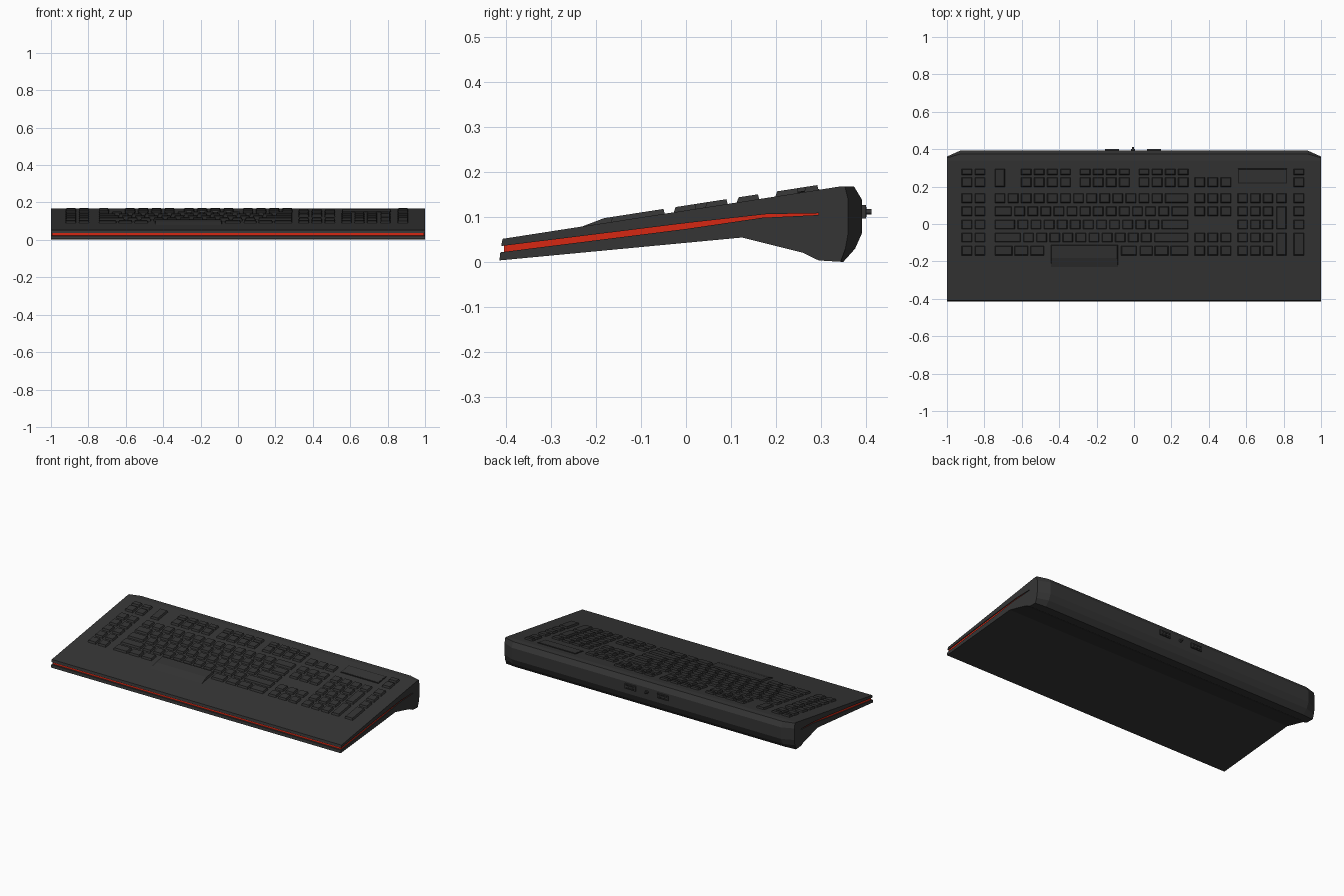
import bpy, bmesh, math
from mathutils import Vector

if "Cube" in bpy.data.objects:
    bpy.data.objects.remove(bpy.data.objects["Cube"])


def material(name, rgb):
    m = bpy.data.materials.new(name)
    m.diffuse_color = (*rgb, 1)
    m.use_nodes = True
    m.node_tree.nodes["Principled BSDF"].inputs["Base Color"].default_value = m.diffuse_color
    return m


CASE = material("charcoal case", (0.036, 0.036, 0.036))
KEYS = material("charcoal keys", (0.033, 0.033, 0.033))
PORT = material("black port", (0.012, 0.012, 0.012))
RED = material("red strip", (0.68, 0.02, 0.006))


def finish(bm, name, mat):
    bmesh.ops.recalc_face_normals(bm, faces=bm.faces)
    me = bpy.data.meshes.new(name)
    bm.to_mesh(me)
    bm.free()
    me.materials.append(mat)
    ob = bpy.data.objects.new(name, me)
    bpy.context.collection.objects.link(ob)
    return ob


def loft(name, profile, sections, mat):
    """Sweep a (y, z) profile along x; each section is (x, rear squash)."""
    bm = bmesh.new()
    rings = []
    for x, squash in sections:
        rings.append([bm.verts.new((x, y if y < 0.34 else 0.34 + (y - 0.34) * squash, z))
                      for y, z in profile])
    n = len(profile)
    for a, b in zip(rings, rings[1:]):
        for i in range(n):
            j = (i + 1) % n
            bm.faces.new((a[i], a[j], b[j], b[i]))
    bm.faces.new(rings[0])
    bm.faces.new(rings[-1])
    return finish(bm, name, mat)


def deck(y):
    """Height of the sloping top of the case."""
    return 0.052 + 0.155 * (y + 0.408)


# Case: wedge profile with a notch for the strip, rear corners cut off
body = [(-0.415, 0.004), (0.125, 0.055), (0.26, 0.021), (0.295, 0.004), (0.35, 0.001),
        (0.376, 0.030), (0.392, 0.066), (0.392, 0.138), (0.374, 0.168), (0.34, 0.168),
        (0.30, deck(0.30)), (-0.408, 0.052), (-0.411, 0.036),
        (0.0, 0.087), (0.18, 0.107), (0.295, 0.109),
        (0.295, 0.105), (0.17, 0.099), (0.0, 0.074), (-0.413, 0.022)]
loft("case", body, [(-1, 0.4), (-0.93, 1), (0.93, 1), (1, 0.4)], CASE)

# Red strip running round the front and both sides, just inside the notch
strip = [(-0.405, 0.021), (0.0, 0.073), (0.17, 0.098), (0.295, 0.104),
         (0.295, 0.110), (0.18, 0.108), (0.0, 0.088), (-0.405, 0.037)]
loft("red_strip", strip, [(-0.995, 1), (0.995, 1)], RED)


def add_key(bm, x0, x1, y0, y1, h=0.011, taper=0.005, front=None):
    """Tapered key cap standing on the sloping deck."""
    front = taper if front is None else front
    lo = [bm.verts.new((x, y, deck(y) - 0.002))
          for x, y in ((x0, y0), (x1, y0), (x1, y1), (x0, y1))]
    hi = [bm.verts.new((x, y, deck(y) + h))
          for x, y in ((x0 + taper, y0 + front), (x1 - taper, y0 + front),
                       (x1 - taper, y1 - 0.003), (x0 + taper, y1 - 0.003))]
    for i in range(4):
        j = (i + 1) % 4
        bm.faces.new((lo[i], lo[j], hi[j], hi[i]))
    bm.faces.new(hi)
    bm.faces.new(lo[::-1])


# Row bands (front y, back y)
FT, FB = (0.262, 0.295), (0.198, 0.250)
R1, R2, R3, R4, R5 = [(0.112 - 0.07 * i, 0.163 - 0.07 * i) for i in range(5)]


def row(bm, x, widths, band, gap=0.013):
    for w in widths:
        add_key(bm, x, x + w - gap, *band)
        x += w


U = 0.07
# Main typing block
bm = bmesh.new()
row(bm, -0.745, [U] * 13 + [0.138], R1)
row(bm, -0.745, [0.105] + [U] * 12 + [0.103], R2)
row(bm, -0.745, [0.1225] + [U] * 11 + [0.1555], R3)
row(bm, -0.745, [0.1525] + [U] * 10 + [0.1955 - 0.0], R4)
for x0, x1 in ((-0.745, -0.65), (-0.64, -0.565), (-0.555, -0.48),
               (-0.07, 0.015), (0.03, 0.1), (0.11, 0.185), (0.195, 0.29)):
    add_key(bm, x0, x1, *R5)
finish(bm, "typing_keys", KEYS)

# Space key with a long sloping front
bm = bmesh.new()
add_key(bm, -0.445, -0.085, -0.24, -0.112, front=0.058)
finish(bm, "space_key", KEYS)

# Function keys, with a slim media key behind each, and the escape key
bm = bmesh.new()
for x in (-0.605, -0.29, 0.025):
    for band in (FT, FB):
        row(bm, x, [U] * 4, band)
add_key(bm, -0.745, -0.69, FB[0], FT[1])
finish(bm, "function_keys", KEYS)

# Macro keys on the far left and far right
bm = bmesh.new()
for band in (FT, FB, R1, R2, R3, R4, R5):
    row(bm, -0.922, [U] * 2, band)
for band in (FT, FB, R1, R2, R3):
    row(bm, 0.853, [U], band)
add_key(bm, 0.853, 0.91, R5[0], R4[1])
finish(bm, "macro_keys", KEYS)

# Navigation and arrow keys
bm = bmesh.new()
for band in (FB, R1, R2, R4, R5):
    row(bm, 0.323, [U] * 3, band)
finish(bm, "navigation_keys", KEYS)

# Number pad with two tall keys
bm = bmesh.new()
for band in (R1, R2, R3, R4, R5):
    row(bm, 0.553, [0.068] * 3, band)
add_key(bm, 0.76, 0.815, *R1)
add_key(bm, 0.76, 0.815, R3[0], R2[1])
add_key(bm, 0.76, 0.815, R5[0], R4[1])
finish(bm, "number_keys", KEYS)

# Display panel: thin frame with a plate
bm = bmesh.new()
add_key(bm, 0.555, 0.82, 0.215, 0.298, h=0.002, taper=0.002)
finish(bm, "display_frame", PORT)
bm = bmesh.new()
add_key(bm, 0.561, 0.814, 0.221, 0.292, h=0.003, taper=0.001)
finish(bm, "display_panel", CASE)


def box(name, center, size, mat):
    bm = bmesh.new()
    bmesh.ops.create_cube(bm, size=1)
    for v in bm.verts:
        v.co = Vector(center) + Vector(a * b for a, b in zip(v.co, size))
    return finish(bm, name, mat)


# Rear sockets: a surround with two dark slots
for i, x in enumerate((-0.117, 0.107)):
    box(f"port_surround_{i}", (x, 0.393, 0.112), (0.075, 0.014, 0.030), CASE)
    for dz in (-0.007, 0.007):
        box(f"port_slot_{i}", (x, 0.397, 0.112 + dz), (0.062, 0.008, 0.008), PORT)

# Cable stub in the middle of the back
for name, r, y1 in (("cable_collar", 0.010, 0.402), ("cable_stub", 0.006, 0.413)):
    bpy.ops.mesh.primitive_cylinder_add(vertices=12, radius=r, depth=y1 - 0.38,
                                        location=(-0.005, (y1 + 0.38) / 2, 0.112),
                                        rotation=(math.pi / 2, 0, 0))
    bpy.context.object.name = name
    bpy.context.object.data.materials.append(CASE)
